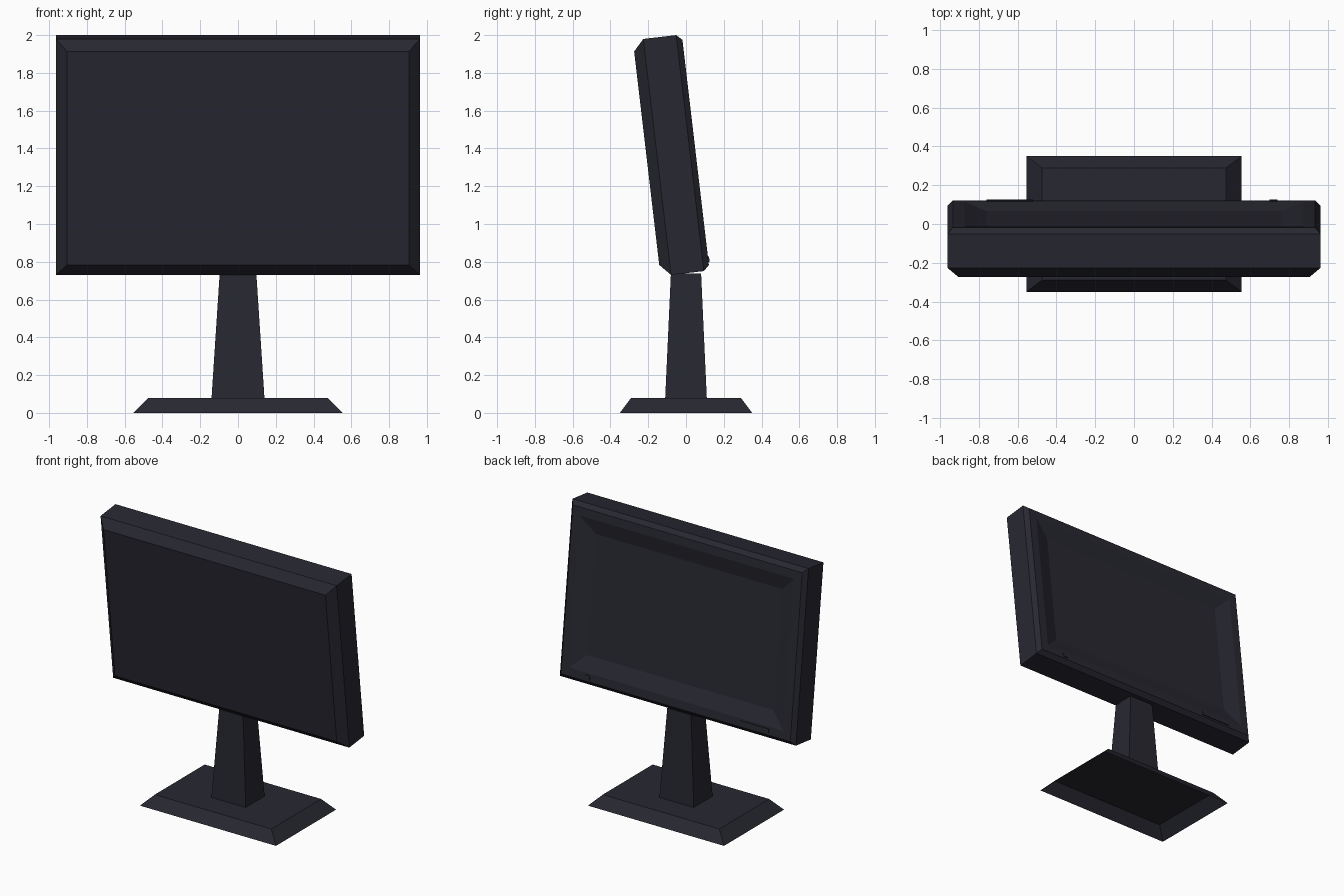
import bpy, bmesh, math
from mathutils import Matrix

if "Cube" in bpy.data.objects:
    bpy.data.objects.remove(bpy.data.objects["Cube"])

plastic = bpy.data.materials.new("dark plastic")
plastic.diffuse_color = (0.0205, 0.0205, 0.031, 1)
plastic.use_nodes = True
plastic.node_tree.nodes["Principled BSDF"].inputs["Base Color"].default_value = plastic.diffuse_color


def loft(name, rings, matrix=Matrix(), start=True, end=True):
    """Skin rectangular rings (half width, half height, depth) along local z."""
    bm = bmesh.new()
    loops = []
    for hw, hh, d in rings:
        loops.append([bm.verts.new((sx * hw, sy * hh, d))
                      for sx, sy in ((-1, -1), (1, -1), (1, 1), (-1, 1))])
    for a, b in zip(loops, loops[1:]):
        for i in range(4):
            j = (i + 1) % 4
            bm.faces.new((a[i], a[j], b[j], b[i]))
    if start:
        bm.faces.new(loops[0][::-1])
    if end:
        bm.faces.new(loops[-1])
    bm.transform(matrix)
    if matrix.determinant() < 0:
        bmesh.ops.reverse_faces(bm, faces=bm.faces[:])
    me = bpy.data.meshes.new(name)
    bm.to_mesh(me)
    bm.free()
    me.materials.append(plastic)
    ob = bpy.data.objects.new(name, me)
    bpy.context.collection.objects.link(ob)
    return ob


# Stand: hollow bevelled base and tapered column
loft("base", [(0.555, 0.35, 0), (0.475, 0.29, 0.08)], start=False)
loft("column", [(0.14, 0.11, 0.08), (0.097, 0.08, 0.738)], start=False)

# Display frame: local x = width, local y = up, local z = depth towards +y
swap = Matrix(((1, 0, 0, 0), (0, 0, 1, 0), (0, 1, 0, 0), (0, 0, 0, 1)))
tilt = (Matrix.Translation((0, -0.1525, 1.355))
        @ Matrix.Rotation(math.radians(6.7), 4, 'X') @ swap)

# Casing with bevelled edges, bezel, sloped recess and screen
loft("display", [
    (0.905, 0.569, -0.056),
    (0.963, 0.629, 0.0),
    (0.963, 0.629, 0.175),
    (0.935, 0.600, 0.205),
    (0.875, 0.540, 0.205),
    (0.760, 0.430, 0.170),
], tilt)

# Small controls on the lower bezel
for name, x, hw in (("button_strip", -0.64, 0.12), ("power_button", 0.72, 0.02)):
    loft(name, [(hw, 0.015, 0.0), (hw, 0.015, 0.008)],
         tilt @ Matrix.Translation((x, -0.57, 0.203)))
